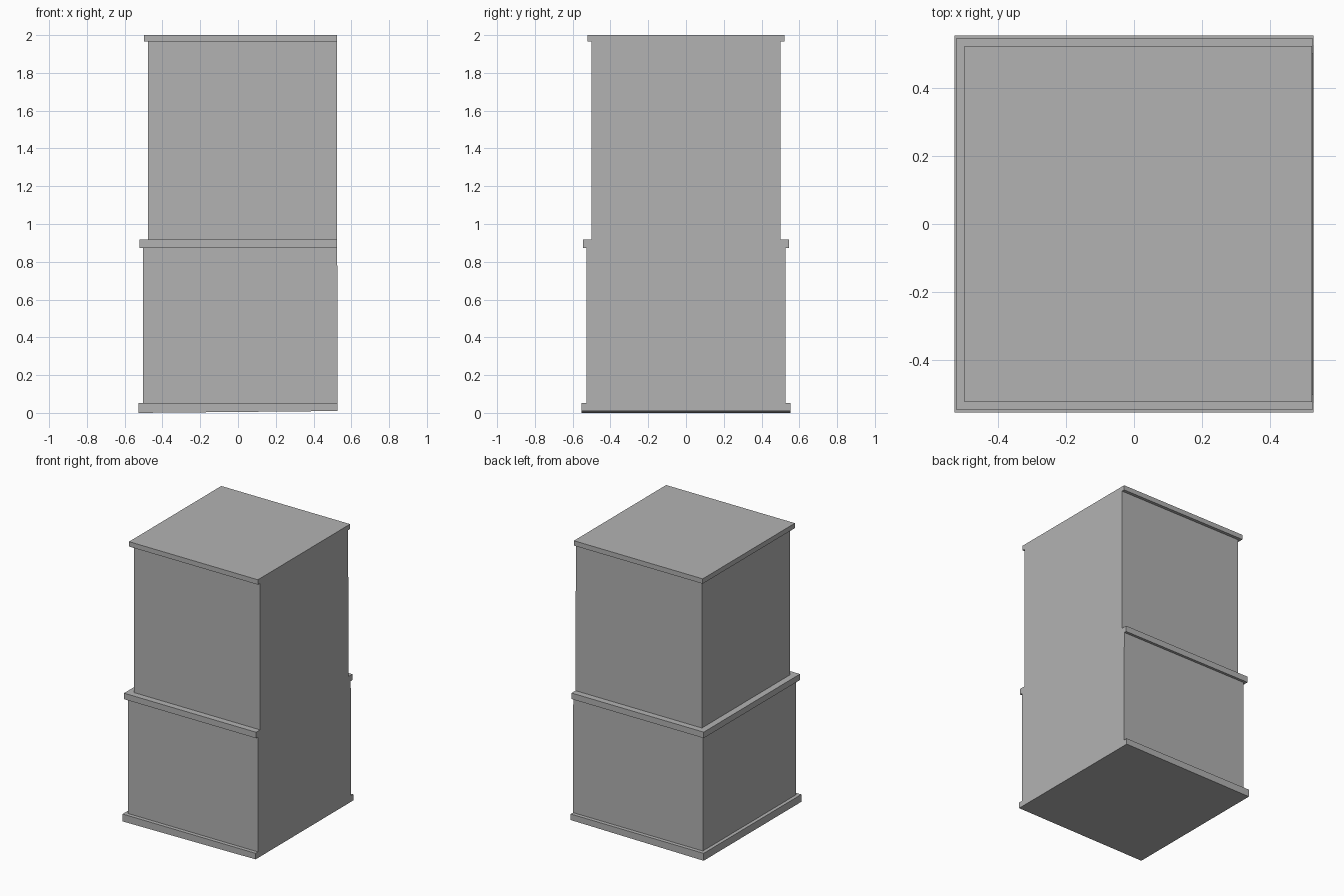
import bpy
import bmesh

cube = bpy.data.objects.get("Cube")
if cube:
    bpy.data.objects.remove(cube, do_unlink=True)

# Plain grey material
GREY = (0.448, 0.448, 0.448, 1.0)
grey = bpy.data.materials.new("plain_grey")
grey.use_nodes = True
grey.diffuse_color = GREY
grey.node_tree.nodes["Principled BSDF"].inputs["Base Color"].default_value = GREY

# Tiers from the ground up: bottom, top, left edge, half depth
TIERS = [
    (0.000, 0.053, -0.527, 0.553),  # plinth
    (0.053, 0.874, -0.502, 0.526),  # lower block
    (0.874, 0.917, -0.522, 0.545),  # middle ledge
    (0.917, 1.965, -0.476, 0.500),  # upper block
    (1.965, 2.000, -0.498, 0.522),  # top cap
]
BOTTOM_RISE = 0.01  # the underside rises slightly towards the flat side


def flat_side(z):
    """The flat side leans in very slightly with height."""
    return 0.527 - 0.002 * z


def ring(bm, z, left, half, rise=0.0):
    right = flat_side(z + rise)
    corners = [(left, -half, z), (right, -half, z + rise),
               (right, half, z + rise), (left, half, z)]
    return [bm.verts.new(c) for c in corners]


# Stepped tower as one closed shell
bm = bmesh.new()
rings = []
for bottom, top, left, half in TIERS:
    rings.append(ring(bm, bottom, left, half, 0.0 if rings else BOTTOM_RISE))
    rings.append(ring(bm, top, left, half))

for i, (low, high) in enumerate(zip(rings, rings[1:])):
    for k in range(4):
        # Ledges have no step on the flat side
        if i % 2 == 1 and k == 1:
            continue
        n = (k + 1) % 4
        bm.faces.new((low[k], low[n], high[n], high[k]))

# One continuous flat side over all tiers
bm.faces.new([r[1] for r in reversed(rings)] + [r[2] for r in rings])

# Remove the separate side strips, then close the ends
strips = [f for f in bm.faces if len(f.verts) == 4
          and all(v in (r[1], r[2]) for v in f.verts for r in rings if v in r)]
bmesh.ops.delete(bm, geom=strips, context="FACES_ONLY")
bm.faces.new(list(reversed(rings[0])))
bm.faces.new(rings[-1])
bmesh.ops.recalc_face_normals(bm, faces=bm.faces[:])

mesh = bpy.data.meshes.new("stepped_tower")
bm.to_mesh(mesh)
bm.free()
mesh.materials.append(grey)
tower = bpy.data.objects.new("stepped_tower", mesh)
bpy.context.collection.objects.link(tower)
